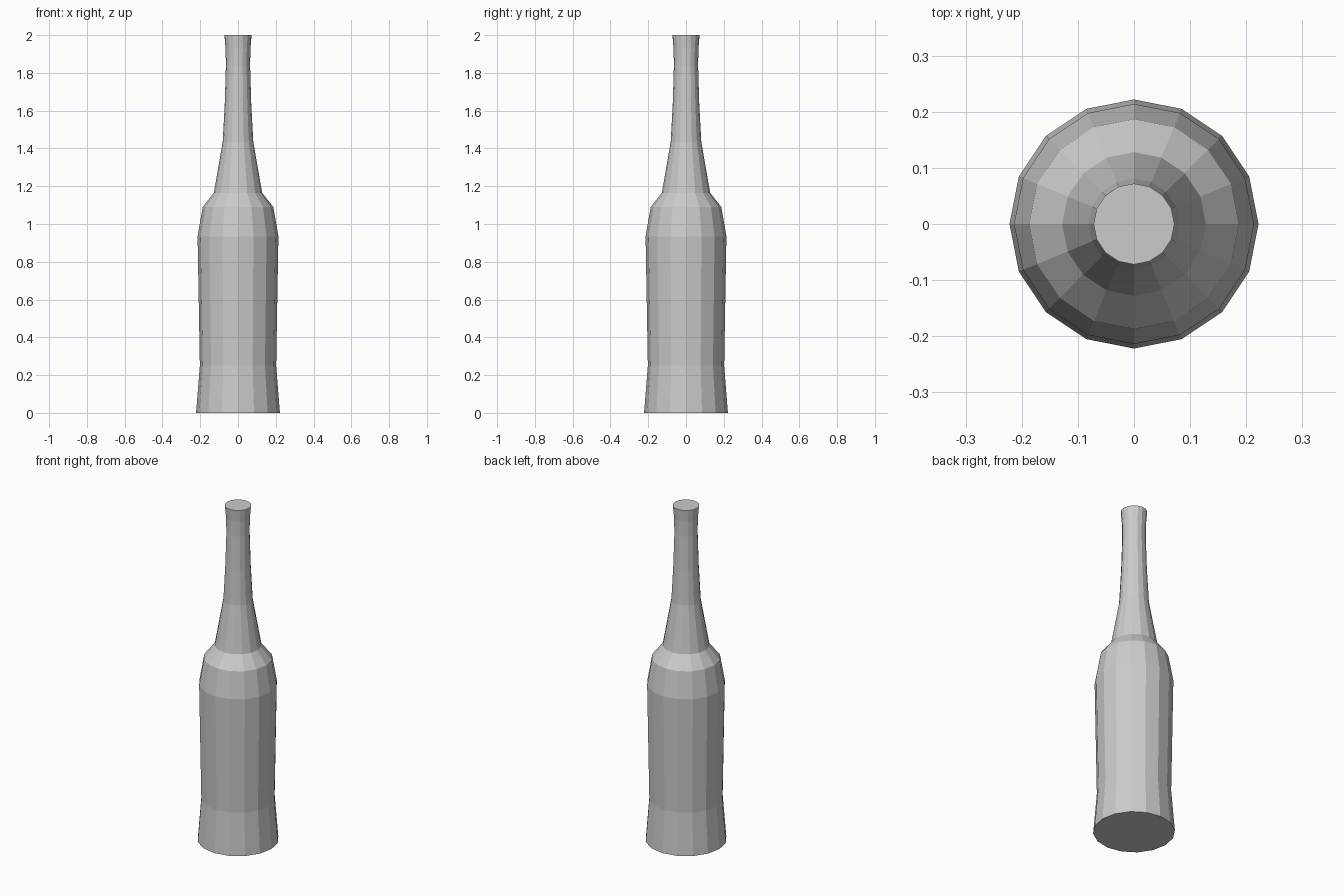
import bpy, bmesh, math
from mathutils import Vector

if "Cube" in bpy.data.objects:
    bpy.data.objects.remove(bpy.data.objects["Cube"])

SIDES = 16
# Lathe profile of the bottle: (radius, height)
PROFILE = [(0.222, 0), (0.202, 0.25), (0.214, 0.935), (0.187, 1.09), (0.128, 1.165),
           (0.081, 1.435), (0.07, 1.64), (0.064, 1.84), (0.066, 1.93), (0.072, 2.0)]

# Centres of the shards the bottle is broken into
SEEDS = [Vector(s) for s in [
    (-0.03, -0.012, 1.92), (0.03, 0.012, 1.92),
    (-0.03, 0.0, 1.70), (0.03, 0.01, 1.69),
    (0.0, -0.01, 1.38),
    (-0.09, -0.03, 1.15), (0.09, -0.04, 1.15), (0.0, 0.1, 1.14),
    (-0.05, -0.08, 0.78), (0.08, 0.09, 0.80),
    (0.0, 0.0, 0.40),
    (-0.1, 0.03, 0.18), (0.1, -0.03, 0.25)]]


def bottle_mesh():
    """Solid faceted bottle with closed base and mouth."""
    bm = bmesh.new()
    rings = []
    for r, z in PROFILE:
        rings.append([bm.verts.new((r * math.cos(2 * math.pi * i / SIDES),
                                    r * math.sin(2 * math.pi * i / SIDES), z))
                      for i in range(SIDES)])
    for a, b in zip(rings, rings[1:]):
        for i in range(SIDES):
            j = (i + 1) % SIDES
            bm.faces.new((a[i], a[j], b[j], b[i]))
    bm.faces.new(rings[0][::-1])
    bm.faces.new(rings[-1])
    return bm


# Each shard is the bottle trimmed to the region nearest its centre
for n, seed in enumerate(SEEDS):
    bm = bottle_mesh()
    for other in SEEDS:
        if other == seed:
            continue
        geom = bm.verts[:] + bm.edges[:] + bm.faces[:]
        cut = bmesh.ops.bisect_plane(bm, geom=geom, dist=1e-6, plane_co=(seed + other) / 2,
                                     plane_no=(other - seed).normalized(), clear_outer=True)
        rim = [e for e in cut["geom_cut"] if isinstance(e, bmesh.types.BMEdge) and e.is_boundary]
        if rim:
            bmesh.ops.holes_fill(bm, edges=rim, sides=0)
    bmesh.ops.recalc_face_normals(bm, faces=bm.faces[:])
    mesh = bpy.data.meshes.new(f"bottle_shard_{n + 1}")
    bm.to_mesh(mesh)
    bm.free()
    bpy.context.collection.objects.link(bpy.data.objects.new(mesh.name, mesh))
